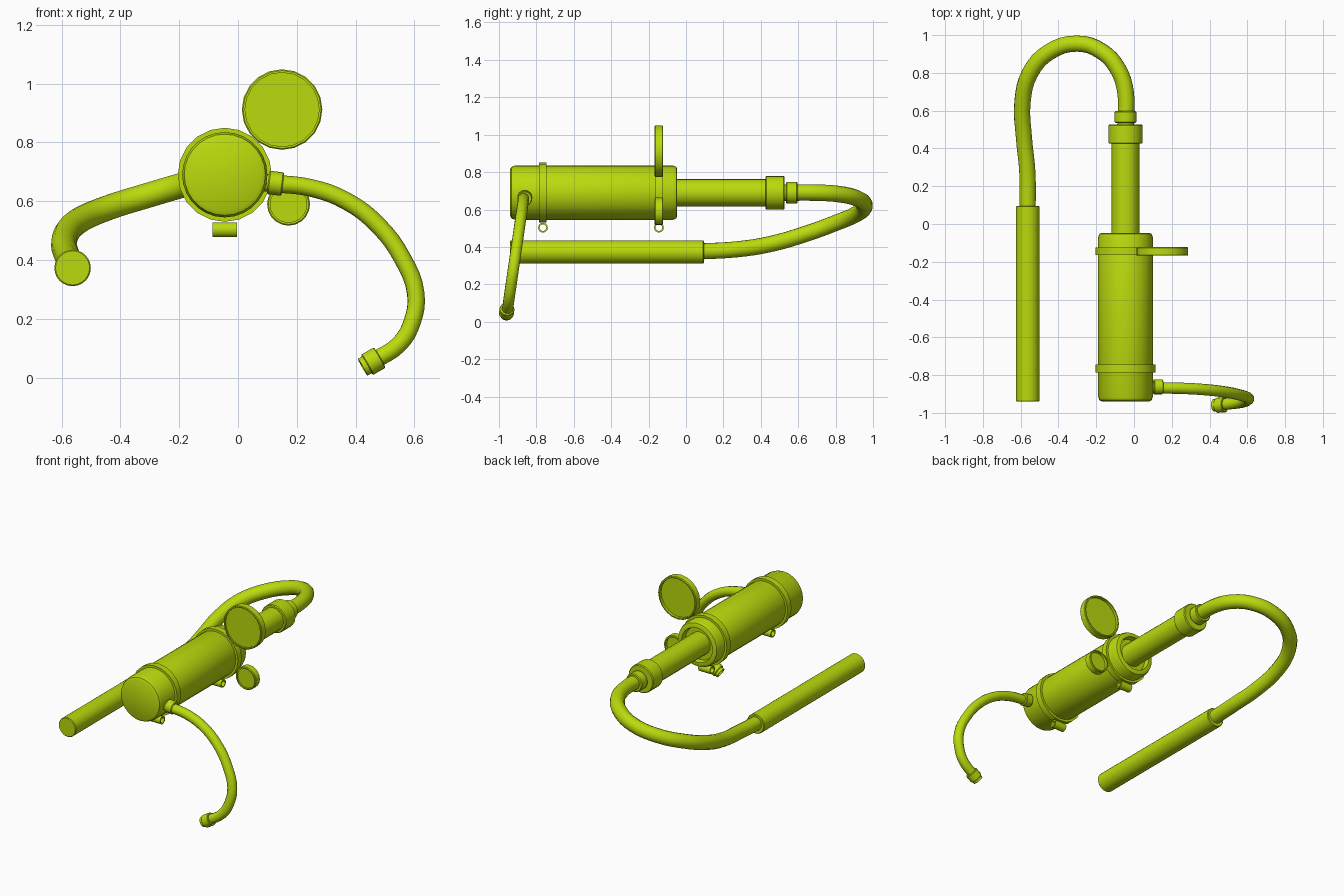
import bpy, bmesh, math
from mathutils import Vector

if "Cube" in bpy.data.objects:
    bpy.data.objects.remove(bpy.data.objects["Cube"])

green = bpy.data.materials.new("lime green")
green.diffuse_color = (0.50, 0.70, 0.004, 1)
green.use_nodes = True
green.node_tree.nodes["Principled BSDF"].inputs["Base Color"].default_value = green.diffuse_color


def finish(obj, angle=35):
    obj.data.materials.append(green)
    bpy.ops.object.select_all(action='DESELECT')
    obj.select_set(True)
    bpy.context.view_layer.objects.active = obj
    bpy.ops.object.shade_smooth_by_angle(angle=math.radians(angle))
    return obj


def lathe(name, origin, axis, profile, sides=24):
    """Spin (radius, distance) pairs around an axis; radius 0 closes an end."""
    bm = bmesh.new()
    rot = Vector(axis).to_track_quat('Z', 'Y')
    rings = []
    for r, t in profile:
        n = 1 if r == 0 else sides
        rings.append([bm.verts.new(Vector(origin) + rot @ Vector((
            r * math.cos(2 * math.pi * i / sides),
            r * math.sin(2 * math.pi * i / sides), t))) for i in range(n)])
    for a, b in zip(rings, rings[1:]):
        for i in range(sides):
            j = (i + 1) % sides
            loop = [a[i % len(a)], a[j % len(a)], b[j % len(b)], b[i % len(b)]]
            loop = list(dict.fromkeys(loop))
            if len(loop) > 2:
                bm.faces.new(loop)
    bmesh.ops.remove_doubles(bm, verts=bm.verts, dist=1e-5)
    bmesh.ops.recalc_face_normals(bm, faces=bm.faces)
    mesh = bpy.data.meshes.new(name)
    bm.to_mesh(mesh)
    bm.free()
    obj = bpy.data.objects.new(name, mesh)
    bpy.context.collection.objects.link(obj)
    return finish(obj)


def rod(name, origin, axis, r, length, bevel=0.005, sides=20):
    return lathe(name, origin, axis, [(0, 0), (r - bevel, 0), (r, bevel),
                 (r, length - bevel), (r - bevel, length), (0, length)], sides)


def hose(name, points, radius):
    cu = bpy.data.curves.new(name, 'CURVE')
    cu.dimensions = '3D'
    cu.bevel_depth = radius
    cu.bevel_resolution = 4
    cu.resolution_u = 4
    cu.use_fill_caps = True
    sp = cu.splines.new('BEZIER')
    sp.bezier_points.add(len(points) - 1)
    for bp, p in zip(sp.bezier_points, points):
        bp.co = p
        bp.handle_left_type = bp.handle_right_type = 'AUTO'
    tmp = bpy.data.objects.new(name, cu)
    bpy.context.collection.objects.link(tmp)
    bpy.context.view_layer.update()
    mesh = bpy.data.meshes.new_from_object(
        tmp.evaluated_get(bpy.context.evaluated_depsgraph_get()))
    bpy.data.objects.remove(tmp)
    obj = bpy.data.objects.new(name, mesh)
    bpy.context.collection.objects.link(obj)
    return finish(obj, 50)


CX, CZ = -0.045, 0.69
Y = (0, 1, 0)

# main cylinder: rounded front, recessed rear rim
lathe("tank", (CX, -0.94, CZ), Y, [
    (0, 0), (0.125, 0), (0.138, 0.007), (0.145, 0.025), (0.145, 0.87),
    (0.138, 0.888), (0.125, 0.893), (0.11, 0.893), (0.105, 0.86), (0, 0.86)], 28)

# clamp bands with a hollow lug under each
for tag, y in (("front", -0.765), ("rear", -0.145)):
    lathe(tag + "_band", (CX, y - 0.02, CZ), Y, [
        (0.14, 0), (0.16, 0), (0.16, 0.04), (0.14, 0.04), (0.14, 0)], 20)
    lathe(tag + "_lug", (CX - 0.042, y, 0.503), (1, 0, 0), [
        (0.018, 0), (0.026, 0), (0.026, 0.084), (0.018, 0.084), (0.018, 0)], 14)

# inner tube and its stepped collars
rod("inner_tube", (CX, -0.09, CZ), Y, 0.073, 0.53)
rod("large_collar", (CX, 0.425, CZ), Y, 0.09, 0.102)
rod("small_collar", (CX, 0.535, CZ), Y, 0.058, 0.062)

# hanging caps, dished on both sides
for name, x, z, r in (("large_cap", 0.15, 0.912, 0.137),
                      ("small_cap", 0.172, 0.59, 0.073)):
    w = r - 0.011
    lathe(name, (x, -0.168, z), Y, [
        (0, 0.008), (w, 0.008), (w, 0), (r - 0.004, 0), (r, 0.004), (r, 0.042),
        (r - 0.004, 0.046), (w, 0.046), (w, 0.028), (0, 0.028)], 20)

# return hose and long handle
hose("return_hose", [
    (CX, 0.52, 0.69), (CX, 0.70, 0.69), (-0.085, 0.82, 0.682),
    (-0.17, 0.913, 0.66), (-0.30, 0.955, 0.622), (-0.45, 0.91, 0.575),
    (-0.55, 0.80, 0.528), (-0.59, 0.65, 0.473), (-0.582, 0.45, 0.415),
    (-0.565, 0.28, 0.388), (-0.563, 0.06, 0.375)], 0.044)
rod("long_handle", (-0.563, -0.94, 0.373), Y, 0.062, 1.036, 0.004, 24)

# outlet hose hanging in a leaning plane
front_path = [(0.08, 0.665), (0.13, 0.66), (0.25, 0.645), (0.37, 0.60), (0.475, 0.52),
              (0.56, 0.405), (0.605, 0.285), (0.593, 0.19), (0.55, 0.115),
              (0.46, 0.055)]
hose("outlet_hose", [(x, -0.867 - 0.146 * (0.665 - z), z) for x, z in front_path],
     0.03)
rod("outlet_collar", (0.103, -0.862, 0.664), (1, 0, -0.12), 0.04, 0.05, 0.004, 16)
rod("nozzle_collar", (0.482, -0.957, 0.068), (-0.86, -0.06, -0.5), 0.04, 0.05, 0.003, 16)
lathe("nozzle_tip", (0.445, -0.959, 0.047), (-0.86, -0.06, -0.5), [
    (0, 0.01), (0.022, 0.01), (0.022, 0.024), (0.033, 0.024), (0.033, 0),
    (0, 0)], 16)
